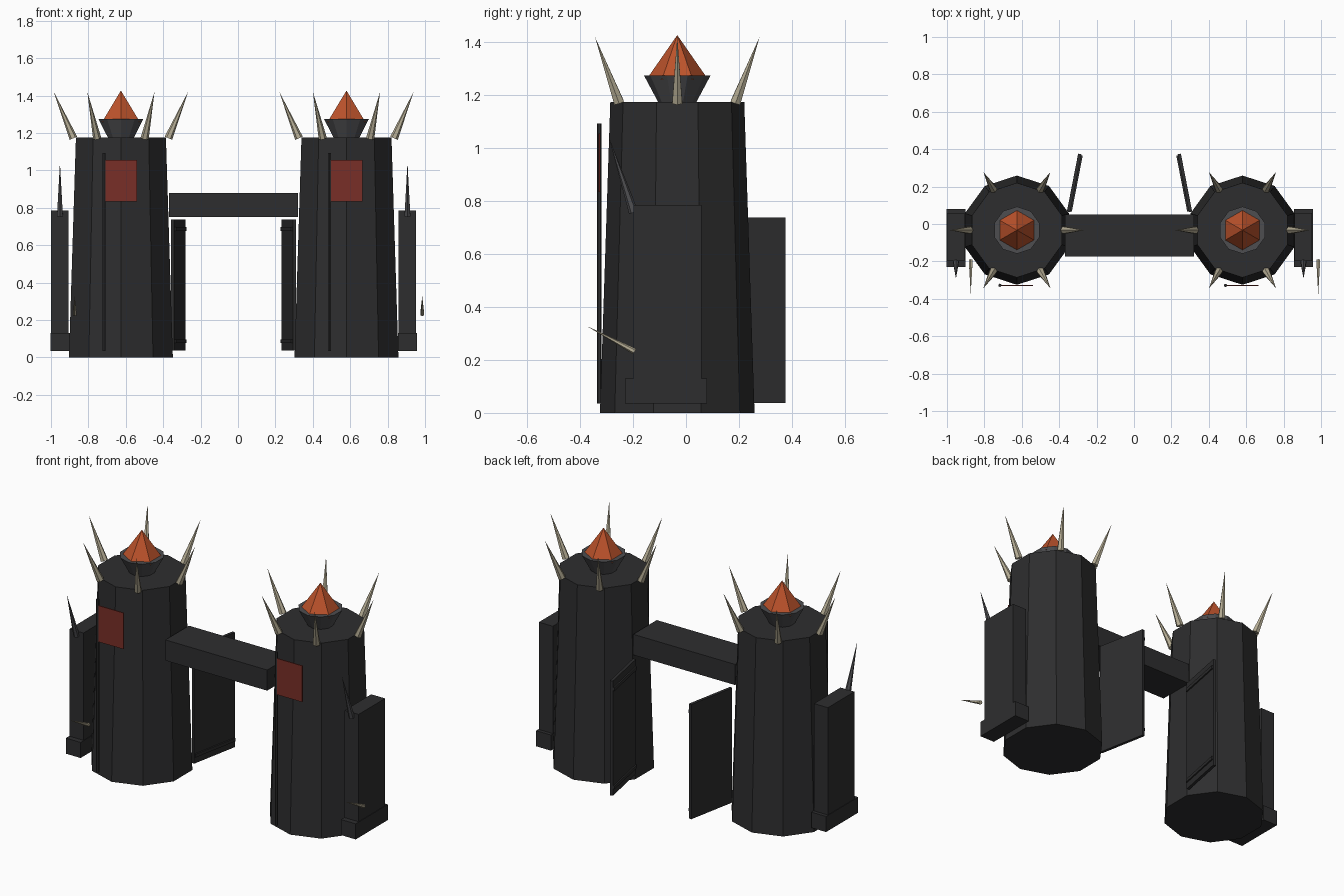
import bpy, math
from mathutils import Vector, Matrix

if "Cube" in bpy.data.objects:
    bpy.data.objects.remove(bpy.data.objects["Cube"])


def material(name, r, g, b):
    m = bpy.data.materials.new(name)
    m.diffuse_color = (r, g, b, 1)
    m.use_nodes = True
    m.node_tree.nodes["Principled BSDF"].inputs["Base Color"].default_value = m.diffuse_color
    return m


STONE = material("dark stone", 0.027, 0.027, 0.028)
IRON = material("iron grey", 0.075, 0.075, 0.08)
BONE = material("bone", 0.47, 0.42, 0.30)
FLAME = material("flame orange", 0.5, 0.085, 0.024)
CLOTH = material("banner red", 0.19, 0.028, 0.02)


def add_mesh(name, verts, faces, mat, matrix=Matrix()):
    me = bpy.data.meshes.new(name)
    me.from_pydata([matrix @ Vector(v) for v in verts], [], faces)
    me.materials.append(mat)
    me.update()
    ob = bpy.data.objects.new(name, me)
    bpy.context.collection.objects.link(ob)
    return ob


def frustum(name, base, tip, r0, r1, sides, mat, matrix=None):
    """Tapered prism from base to tip; r1 = 0 gives a pointed cone."""
    base, tip = Vector(base), Vector(tip)
    axis = tip - base
    if matrix is None:
        rot = Matrix() if axis.x == axis.y == 0 else axis.to_track_quat('Z', 'Y').to_matrix().to_4x4()
        matrix = Matrix.Translation(base) @ rot
    ang = [math.pi / 2 + 2 * math.pi * i / sides for i in range(sides)]
    verts = [(r0 * math.cos(a), r0 * math.sin(a), 0) for a in ang]
    faces = [tuple(reversed(range(sides)))]
    h = axis.length
    if r1 > 0:
        verts += [(r1 * math.cos(a), r1 * math.sin(a), h) for a in ang]
        faces += [(i, (i + 1) % sides, sides + (i + 1) % sides, sides + i) for i in range(sides)]
        faces.append(tuple(range(sides, 2 * sides)))
    else:
        verts.append((0, 0, h))
        faces += [(i, (i + 1) % sides, sides) for i in range(sides)]
    return add_mesh(name, verts, faces, mat, matrix)


def box(name, lo, hi, mat, matrix=Matrix()):
    (a, b, c), (d, e, f) = lo, hi
    verts = [(a, b, c), (d, b, c), (d, e, c), (a, e, c),
             (a, b, f), (d, b, f), (d, e, f), (a, e, f)]
    faces = [(3, 2, 1, 0), (4, 5, 6, 7), (0, 1, 5, 4), (1, 2, 6, 5), (2, 3, 7, 6), (3, 0, 4, 7)]
    return add_mesh(name, verts, faces, mat, matrix)


CY = -0.033   # tower centre in y

for label, side, cx in (("left", -1, -0.626), ("right", 1, 0.58)):
    # Ten-sided tapering tower
    frustum(label + "_tower", (cx, CY, 0), (cx, CY, 1.175), 0.292, 0.253, 10, STONE)

    # Brazier and flame
    frustum(label + "_brazier", (cx, CY, 1.17), (cx, CY, 1.275), 0.07, 0.126, 10, IRON)
    frustum(label + "_flame", (cx, CY, 1.26), (cx, CY, 1.427), 0.116, 0, 6, FLAME)

    # Ring of outward leaning horns
    for i in range(6):
        a = math.radians(60 * i)
        d = Vector((math.cos(a), math.sin(a), 0))
        c = Vector((cx, CY, 0))
        frustum(label + "_crown_horn", c + d * 0.254 + Vector((0, 0, 1.172)),
                c + d * 0.359 + Vector((0, 0, 1.42)), 0.022, 0, 6, BONE)

    # Banner on a pole
    frustum(label + "_banner_pole", (cx - 0.091, -0.328, 0.035), (cx - 0.091, -0.328, 1.093),
            0.009, 0.009, 6, STONE)
    box(label + "_banner", (cx - 0.085, -0.331, 0.834), (cx + 0.085, -0.325, 1.055), CLOTH)

    # Outer buttress with plinth, iron spike and low horn
    px = cx + side * 0.326
    box(label + "_buttress", (px - 0.047, -0.198, 0.035), (px + 0.047, 0.058, 0.785), STONE)
    box(label + "_plinth", (px - 0.05, -0.23, 0.035), (px + 0.05, 0.08, 0.13), STONE)
    frustum(label + "_buttress_spike", (px, -0.198, 0.757), (px, -0.292, 1.043), 0.018, 0, 6, IRON)
    hx = px + 0.079
    frustum(label + "_low_horn", (hx, -0.194, 0.232), (hx, -0.375, 0.328), 0.012, 0, 6, BONE)

    # Open gate leaf swung backwards, with two straps on the inner face
    hinge = Matrix.Translation((-0.35 if side < 0 else 0.302, 0.065, 0)) @ \
        Matrix.Rotation(math.radians(11 * side), 4, 'Z')
    box(label + "_gate_leaf", (-0.009, 0, 0.038), (0.009, 0.315, 0.738), STONE, hinge)
    x0, x1 = sorted((-side * 0.008, -side * 0.017))
    for z in (0.087, 0.687):
        box(label + "_gate_strap", (x0, 0.005, z - 0.01), (x1, 0.31, z + 0.01), STONE, hinge)

# Lintel between the towers
box("lintel", (-0.368, -0.175, 0.752), (0.32, 0.052, 0.878), STONE)
